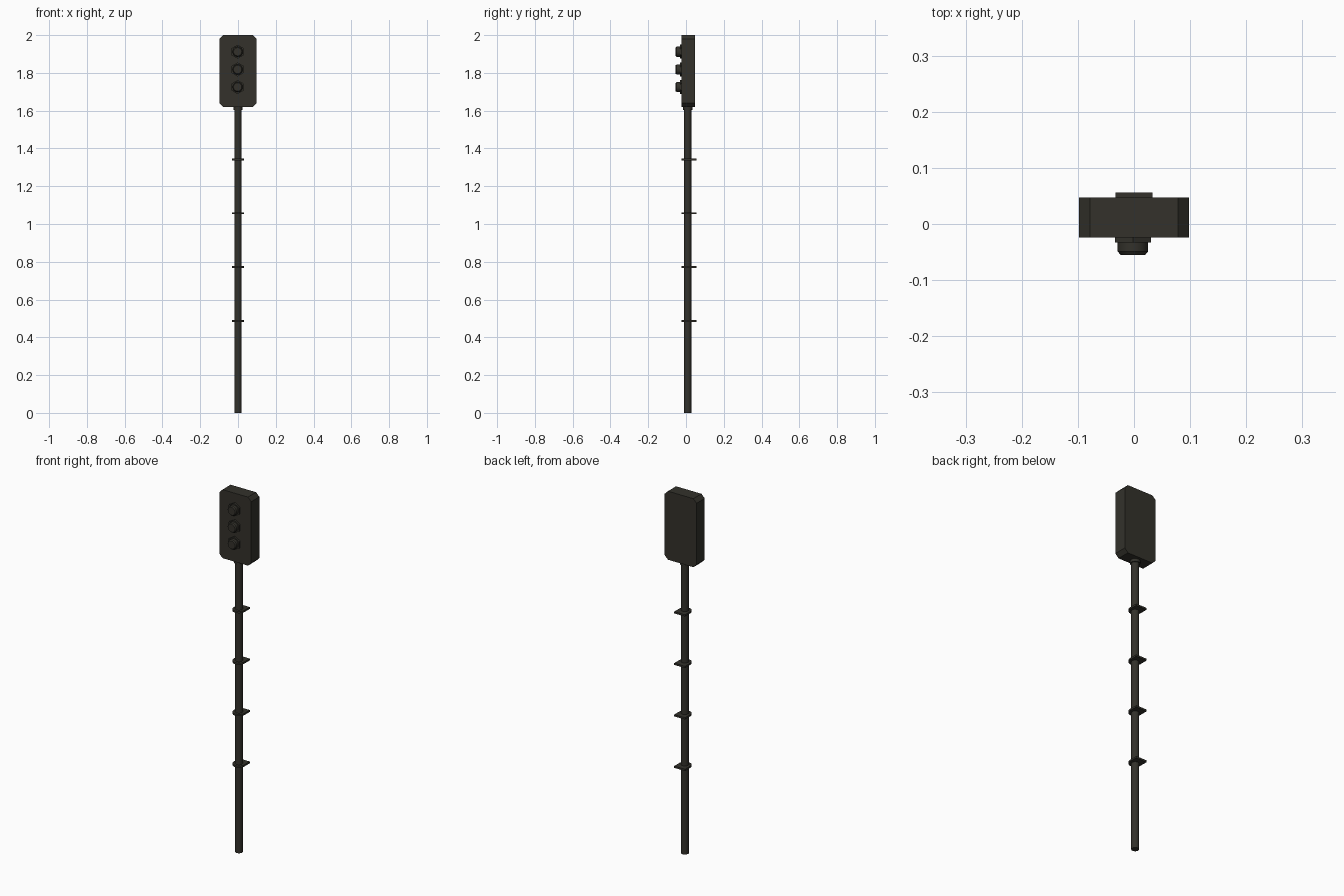
import bpy, bmesh, math
from mathutils import Matrix

if "Cube" in bpy.data.objects:
    bpy.data.objects.remove(bpy.data.objects["Cube"])

dark = bpy.data.materials.new("dark_olive_grey")
dark.diffuse_color = (0.033, 0.031, 0.024, 1)
dark.use_nodes = True
dark.node_tree.nodes["Principled BSDF"].inputs["Base Color"].default_value = dark.diffuse_color


def finish(name, bm, smooth=False):
    bmesh.ops.recalc_face_normals(bm, faces=bm.faces)
    me = bpy.data.meshes.new(name)
    bm.to_mesh(me)
    bm.free()
    me.materials.append(dark)
    ob = bpy.data.objects.new(name, me)
    bpy.context.collection.objects.link(ob)
    if smooth:
        bpy.ops.object.select_all(action='DESELECT')
        ob.select_set(True)
        bpy.context.view_layer.objects.active = ob
        bpy.ops.object.shade_smooth_by_angle(angle=math.radians(35))
    return ob


def prism(name, pts, vec):
    """Extrude a flat outline along a vector."""
    bm = bmesh.new()
    f = bm.faces.new([bm.verts.new(p) for p in pts])
    r = bmesh.ops.extrude_face_region(bm, geom=[f])
    vs = [v for v in r["geom"] if isinstance(v, bmesh.types.BMVert)]
    bmesh.ops.translate(bm, vec=vec, verts=vs)
    return finish(name, bm)


def lathe(name, rings, sides, matrix, turn=0.0, smooth=True):
    """Stack of (radius, height) rings along local z, capped at both ends."""
    bm = bmesh.new()
    loops = []
    for r, h in rings:
        loops.append([bm.verts.new(matrix @ Matrix.Rotation(turn + 2 * math.pi * i / sides, 4, 'Z')
                                   @ Matrix.Translation((r, 0, h)).to_translation())
                      for i in range(sides)])
    for a, b in zip(loops, loops[1:]):
        for i in range(sides):
            j = (i + 1) % sides
            bm.faces.new((a[i], a[j], b[j], b[i]))
    bm.faces.new(loops[0])
    bm.faces.new(loops[-1])
    return finish(name, bm, smooth)


PY = 0.009  # depth position of the pole axis

# Pole and collar under the head
at_pole = Matrix.Translation((0, PY, 0))
lathe("pole", [(0.0195, 0), (0.0195, 1.63)], 16, at_pole)
lathe("pole_collar", [(0.025, 1.604), (0.025, 1.63)], 16, at_pole)

# Signal head: box with cut corners
w, z0, z1, c = 0.098, 1.62, 2.0, 0.02
outline = [(-w + c, z0), (w - c, z0), (w, z0 + c), (w, z1 - c),
           (w - c, z1), (-w + c, z1), (-w, z1 - c), (-w, z0 + c)]
prism("signal_head", [(x, -0.024, z) for x, z in outline], (0, 0.071, 0))

# Three lamps: hexagonal flange with a round bevelled lens
for i, z in enumerate((1.725, 1.818, 1.912)):
    m = Matrix.Translation((-0.002, 0, z)) @ Matrix.Rotation(math.pi / 2, 4, 'X')
    lathe(f"lamp_flange_{i}", [(0.037, 0.02), (0.037, 0.033)], 6, m, math.pi / 6, False)
    lathe(f"lamp_lens_{i}", [(0.027, 0.03), (0.027, 0.049), (0.022, 0.055)], 16, m)

# Pole brackets: plates with a round front and square back
r = 0.033
for i in range(4):
    z = 0.481 + i * 0.2855
    pts = [(r * math.cos(math.pi + math.pi * k / 12), PY + r * math.sin(math.pi + math.pi * k / 12), z)
           for k in range(13)]
    pts += [(r, 0.056, z), (-r, 0.056, z)]
    prism(f"pole_bracket_{i}", pts, (0, 0, 0.01))
